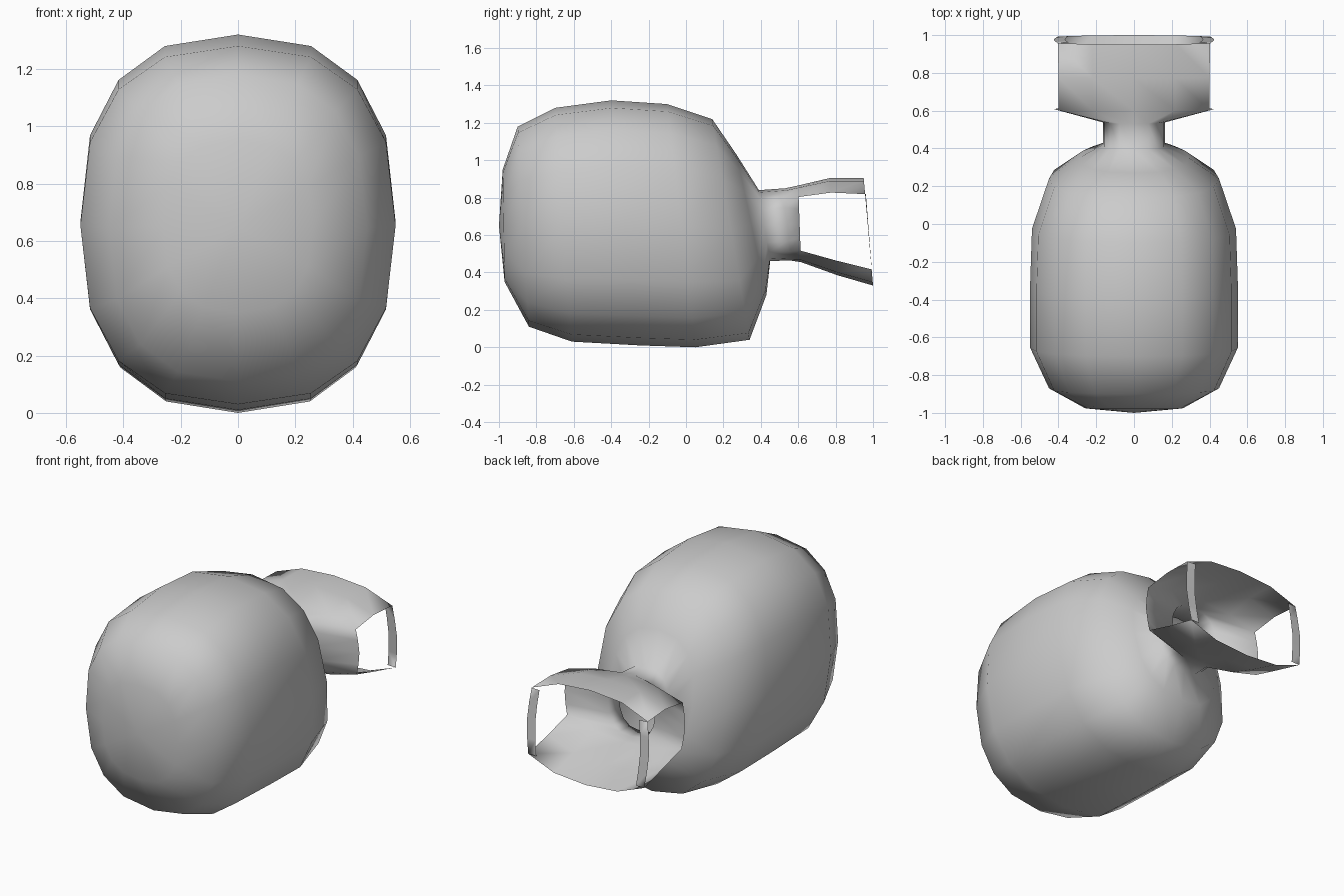
import bpy, bmesh, math

if "Cube" in bpy.data.objects:
    bpy.data.objects.remove(bpy.data.objects["Cube"])

N = 16  # sides of every cross-section


def section(power):
    """Unit superellipse cross-section, N points starting at +x."""
    pts = []
    for i in range(N):
        a = 2 * math.pi * i / N
        c, s = math.cos(a), math.sin(a)
        f = lambda v: 0 if abs(v) < 1e-6 else math.copysign(abs(v) ** (2 / power), v)
        pts.append((f(c), f(s)))
    return pts


def mirrored(quad):
    """Expand a quarter profile (side to top) to the full loop."""
    top = quad + [(-x, z) for x, z in quad[-2::-1]]
    return top + [(x, -z) for x, z in top[-2:0:-1]]


BODY = section(2.5)
TAIL = mirrored([(1, 0), (0.98, 0.38), (0.95, 0.7), (0.52, 0.94), (0, 1)])


def ring(bm, prof, yt, zt, yb, zb, w):
    """Tilted ring through a top point, a bottom point and a half width."""
    return [bm.verts.new((w * x, (yt + yb) / 2 + z * (yt - yb) / 2,
                          (zt + zb) / 2 + z * (zt - zb) / 2)) for x, z in prof]


def bridge(bm, a, b, ids=range(N)):
    for i in ids:
        j = (i + 1) % N
        bm.faces.new((a[i], a[j], b[j], b[i]))


def finish(name, bm):
    bmesh.ops.recalc_face_normals(bm, faces=bm.faces)
    for f in bm.faces:
        f.smooth = True
    me = bpy.data.meshes.new(name)
    bm.to_mesh(me)
    bm.free()
    ob = bpy.data.objects.new(name, me)
    bpy.context.collection.objects.link(ob)


bm = bmesh.new()

# rounded body tapering into the hollow neck
body = [
    (-0.98, 0.95, -0.97, 0.35, 0.26),
    (-0.90, 1.18, -0.84, 0.11, 0.45),
    (-0.70, 1.28, -0.61, 0.03, 0.55),
    (-0.40, 1.32, -0.25, 0.01, 0.55),
    (-0.10, 1.30, 0.05, 0.00, 0.54),
    (0.14, 1.22, 0.34, 0.04, 0.45),
    (0.27, 1.03, 0.43, 0.28, 0.29),
    (0.39, 0.84, 0.45, 0.46, 0.165),
    (0.53, 0.85, 0.55, 0.465, 0.165),
]
rings = [ring(bm, BODY, *r) for r in body]
nose = bm.verts.new((0, -1.0, 0.65))
for i in range(N):
    bm.faces.new((nose, rings[0][i], rings[0][(i + 1) % N]))

# flared front wall of the tail frame
rings.append(ring(bm, TAIL, 0.60, 0.865, 0.615, 0.455, 0.42))
for a, b in zip(rings, rings[1:]):
    bridge(bm, a, b)

# upper and lower tail plates, open at both sides and at the back
mid = ring(bm, TAIL, 0.77, 0.905, 0.81, 0.385, 0.42)
end = ring(bm, TAIL, 0.95, 0.905, 1.00, 0.33, 0.425)
sides = (14, 15, 0, 1, 6, 7, 8, 9)
plates = [i for i in range(N) if i not in sides]
bridge(bm, rings[-1], mid, plates)
bridge(bm, mid, end, plates)

# thin upright ribbons at the rear corners
inner = ring(bm, TAIL, 0.955, 0.905, 1.00, 0.33, 0.365)
bridge(bm, end, inner, sides)

loose = [v for v in bm.verts if not v.link_faces]
bmesh.ops.delete(bm, geom=loose, context='VERTS')
finish("body_with_tail", bm)
